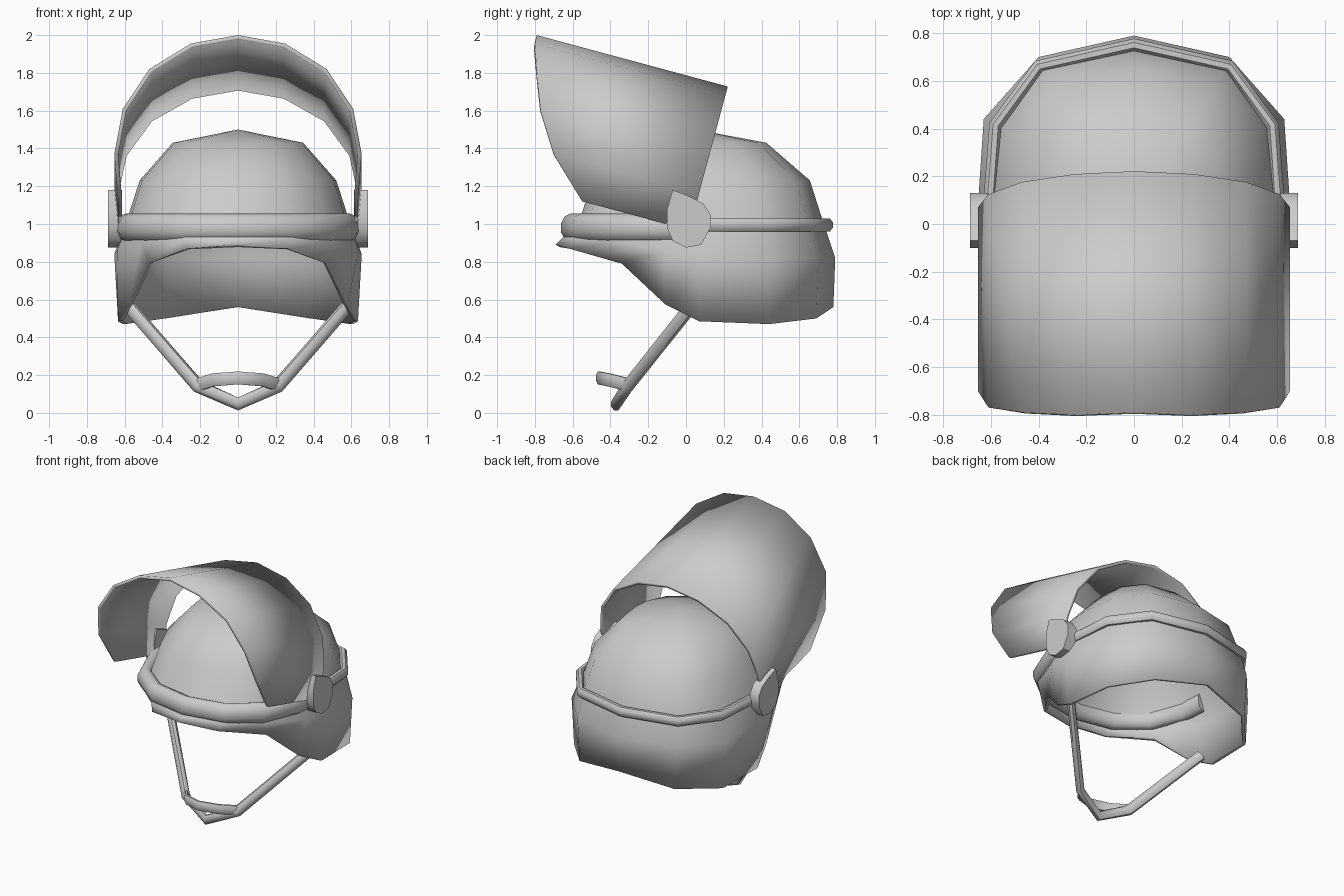
import bpy
import math
from mathutils import Vector

cube = bpy.data.objects.get("Cube")
if cube:
    bpy.data.objects.remove(cube, do_unlink=True)

grey = bpy.data.materials.new("light grey")
grey.use_nodes = True
grey.diffuse_color = (0.6, 0.6, 0.6, 1)
grey.node_tree.nodes["Principled BSDF"].inputs["Base Color"].default_value = (0.6, 0.6, 0.6, 1)


def make(name, verts, faces, angle=40, thickness=0):
    mesh = bpy.data.meshes.new(name)
    mesh.from_pydata([tuple(v) for v in verts], [], faces)
    mesh.materials.append(grey)
    obj = bpy.data.objects.new(name, mesh)
    bpy.context.collection.objects.link(obj)
    bpy.ops.object.select_all(action='DESELECT')
    obj.select_set(True)
    bpy.context.view_layer.objects.active = obj
    bpy.ops.object.mode_set(mode='EDIT')
    bpy.ops.mesh.select_all(action='SELECT')
    bpy.ops.mesh.normals_make_consistent(inside=False)
    bpy.ops.object.mode_set(mode='OBJECT')
    if thickness:
        mod = obj.modifiers.new("thickness", 'SOLIDIFY')
        mod.thickness = thickness
        mod.offset = -1
    bpy.ops.object.shade_smooth_by_angle(angle=math.radians(angle))
    return obj


def mirror_ring(half):
    """Close a half ring that starts and ends on x = 0."""
    return half + [(-x, y, z) for x, y, z in half[-2:0:-1]]


def mirror_path(half):
    """Open path from the left end, through x = 0, to the right end."""
    return half + [(-x, y, z) for x, y, z in half[-2::-1]]


def sweep(name, path, half_width, half_height, sides=8):
    """Sweep an oval section along a path, with capped ends."""
    pts = [Vector(p) for p in path]
    verts, faces = [], []
    for i, p in enumerate(pts):
        t = (pts[min(i + 1, len(pts) - 1)] - pts[max(i - 1, 0)]).normalized()
        side = t.cross(Vector((0, 0, 1))).normalized()
        up = side.cross(t)
        for k in range(sides):
            a = 2 * math.pi * (k + 0.5) / sides
            verts.append(p + side * half_width * math.cos(a) + up * half_height * math.sin(a))
    for i in range(len(pts) - 1):
        for k in range(sides):
            a, b = i * sides + k, i * sides + (k + 1) % sides
            faces.append((a, b, b + sides, a + sides))
    faces.append(tuple(range(sides)))
    faces.append(tuple(range((len(pts) - 1) * sides, len(pts) * sides)))
    return make(name, verts, faces, 50)


# Helmet shell: lower rim, bulge, brow line, then shrinking dome rings
rim = [(0, -.69, .89), (.27, -.62, .87), (.47, -.34, .79), (.58, -.11, .575),
       (.635, .07, .485), (.61, .44, .47), (.39, .69, .50), (0, .78, .56)]
bulge = [(0, -.66, .92), (.29, -.60, .92), (.51, -.40, .91), (.64, -.11, .86),
         (.655, .07, .84), (.63, .44, .81), (.40, .70, .82), (0, .79, .82)]
brow = [(0, -.56, 1.03), (.27, -.51, 1.03), (.46, -.36, 1.03), (.57, -.10, 1.03),
        (.585, .10, 1.03), (.55, .40, 1.03), (.38, .64, 1.03), (0, .72, 1.03)]
rings = [rim, bulge, brow]
for sx, sy, z in [(.89, .90, 1.23), (.59, .54, 1.43)]:
    rings.append([(x * sx, .08 + (y - .08) * sy, z) for x, y, _ in brow])
rings = [mirror_ring(r) for r in rings]
n = len(rings[0])
verts = [v for r in rings for v in r] + [(0, .05, 1.5)]
faces = [(i * n + k, i * n + (k + 1) % n, (i + 1) * n + (k + 1) % n, (i + 1) * n + k)
         for i in range(len(rings) - 1) for k in range(n)]
top = (len(rings) - 1) * n
faces += [(top + k, top + (k + 1) % n, len(verts) - 1) for k in range(n)]
shell = make("helmet_shell", verts, faces, 60, 0.025)

# Padded brow band and thin rear band
sweep("brow_band", mirror_path([(.595, .02, .98), (.58, -.15, .98), (.48, -.40, .98),
                                (.28, -.555, .98), (0, -.61, .98)]), .055, .075, 10)
sweep("rear_band", mirror_path([(.605, .08, .995), (.58, .415, .995), (.40, .66, .995),
                                (0, .75, .995)]), .03, .037)

# Raised visor: each front edge point runs straight back to the tilted rear edge
front = mirror_path([(.635, -.55, 1.12), (.655, -.70, 1.37), (.61, -.77, 1.61),
                     (.47, -.79, 1.82), (.25, -.80, 1.955), (0, -.79, 2.0)])
pivot, tilt = Vector((0, .02, .98)), Vector((0, .26, .966)).normalized()
verts = []
for p in front:
    f = Vector(p)
    rear = pivot + tilt * (f - pivot).dot(tilt)
    rear.x = f.x
    verts += [f, rear]
faces = [(2 * i, 2 * i + 1, 2 * i + 3, 2 * i + 2) for i in range(len(front) - 1)]
visor = make("visor", verts, faces, 50, 0.022)
# Keep the thickness on the inner side of the arch
if visor.data.polygons[len(faces) // 2].normal.z < 0:
    visor.data.flip_normals()

# Teardrop hinge knobs
outline = [(-.07, 1.18), (.01, 1.15), (.09, 1.11), (.13, 1.05), (.13, .98), (.08, .89),
           (0, .875), (-.07, .91), (-.10, .98), (-.10, 1.08)]
m = len(outline)
for label, s in (("left", 1), ("right", -1)):
    verts = [(s * x, y, z) for x in (.615, .688) for y, z in outline]
    faces = [(k, (k + 1) % m, m + (k + 1) % m, m + k) for k in range(m)]
    faces += [tuple(range(m)), tuple(range(m, 2 * m))]
    make(label + "_hinge_knob", verts, faces, 50)

# Chin strap and chin cup
sweep("chin_strap", mirror_path([(.57, .02, .555), (.21, -.31, .14), (0, -.37, .047)]), .028, .037)
sweep("chin_cup", mirror_path([(.21, -.31, .15), (.13, -.41, .175), (0, -.46, .185)]), .018, .037)
